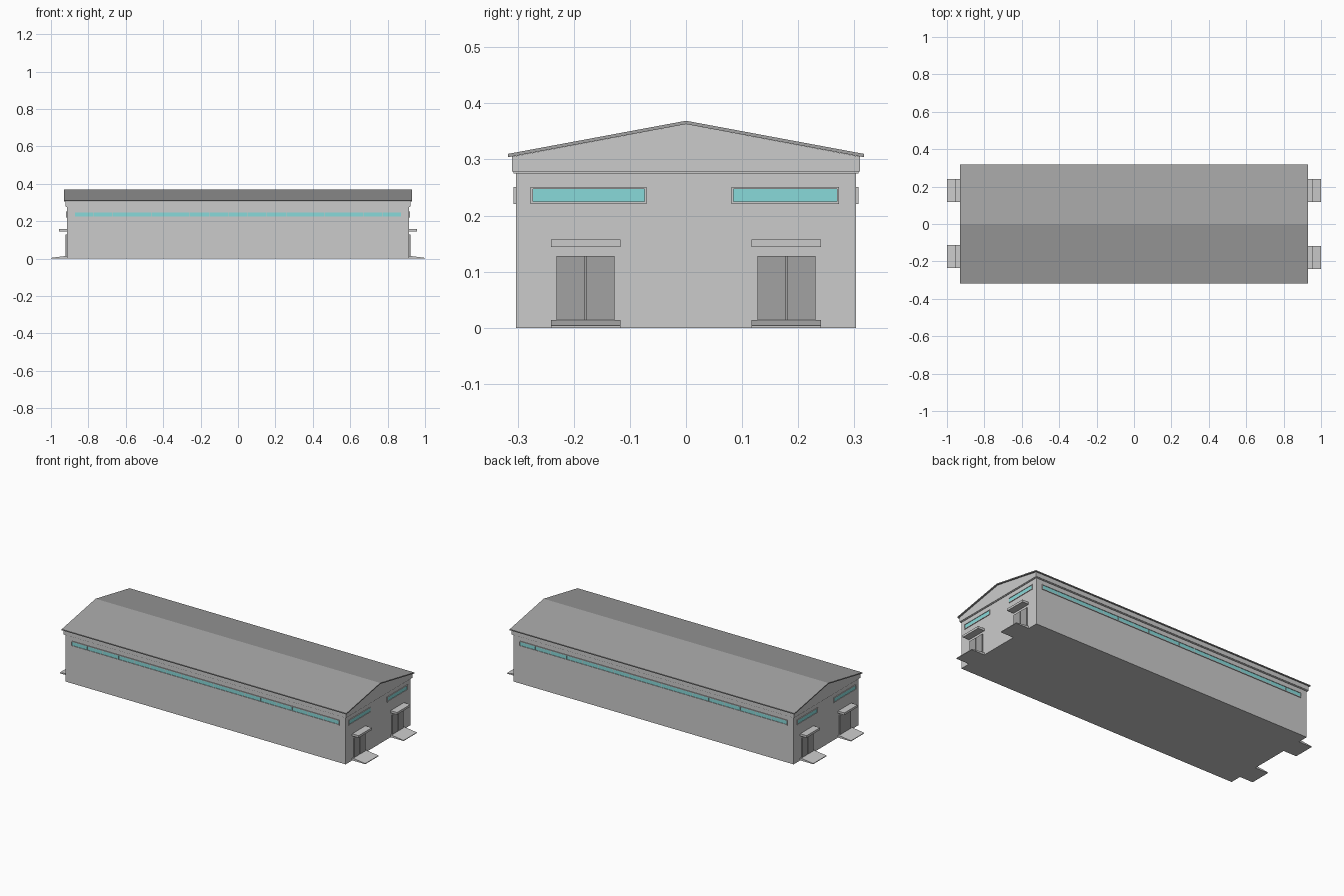
import bpy, bmesh

if "Cube" in bpy.data.objects:
    bpy.data.objects.remove(bpy.data.objects["Cube"])


def material(name, color):
    m = bpy.data.materials.new(name)
    m.diffuse_color = (*color, 1)
    m.use_nodes = True
    m.node_tree.nodes["Principled BSDF"].inputs["Base Color"].default_value = m.diffuse_color
    return m


DARK = material("dark_grey", (0.36, 0.36, 0.36))
TEAL = material("teal_glass", (0.25, 0.70, 0.70))


def finish(bm, name, mat=None):
    bmesh.ops.recalc_face_normals(bm, faces=bm.faces)
    me = bpy.data.meshes.new(name)
    bm.to_mesh(me)
    bm.free()
    ob = bpy.data.objects.new(name, me)
    bpy.context.collection.objects.link(ob)
    if mat:
        me.materials.append(mat)
    return ob


def add_box(bm, lo, hi):
    verts = bmesh.ops.create_cube(bm, size=1)["verts"]
    for v in verts:
        for i in range(3):
            a, b = sorted((lo[i], hi[i]))
            v.co[i] = b if v.co[i] > 0 else a


def box(name, lo, hi, mat=None):
    bm = bmesh.new()
    add_box(bm, lo, hi)
    return finish(bm, name, mat)


def prism(name, profile, axis, a, b, mat=None):
    """Extrude a profile along x (profile is y,z) or y (profile is x,z)."""
    bm = bmesh.new()
    pts = [(a, p, z) if axis == "x" else (p, a, z) for p, z in profile]
    face = bm.faces.new([bm.verts.new(p) for p in pts])
    ext = bmesh.ops.extrude_face_region(bm, geom=[face])["geom"]
    step = (b - a, 0, 0) if axis == "x" else (0, b - a, 0)
    bmesh.ops.translate(bm, vec=step,
                        verts=[g for g in ext if isinstance(g, bmesh.types.BMVert)])
    return finish(bm, name, mat)


def window(name, axis, wall, side, a, b, panes, z0=0.221, z1=0.251):
    """Glazed strip with a raised frame, facing outward along axis."""
    t, out = 0.004, side * (wall + 0.004)
    inner = side * (wall - 0.004)

    def place(u, d, z):
        return (d, u, z) if axis == "x" else (u, d, z)

    bm = bmesh.new()
    for z in (z0, z1 - t):
        add_box(bm, place(a, inner, z), place(b, out, z + t))
    for u in (a, b - t):
        add_box(bm, place(u, inner, z0 + t), place(u + t, out, z1 - t))
    for i in range(1, panes):
        u = a + (b - a) * i / panes
        add_box(bm, place(u - 0.001, inner, z0 + t),
                place(u + 0.001, side * (wall + 0.002), z1 - t))
    finish(bm, name + "_frame")
    box(name + "_glass", place(a + t, inner, z0 + t),
        place(b - t, side * (wall + 0.001), z1 - t), TEAL)


# Main walls
WX, WY = 0.915, 0.303
box("walls", (-WX, -WY, 0), (WX, WY, 0.279))

# Projecting upper band with gables, and a thin drip ledge below it
prism("upper_band", [(-0.31, 0.279), (0.31, 0.279), (0.31, 0.305),
                     (0, 0.363), (-0.31, 0.305)], "x", -0.922, 0.922)
box("band_ledge", (-0.919, -0.307, 0.275), (0.919, 0.307, 0.279))

# Gable roof sheet
prism("roof", [(-0.317, 0.304), (0, 0.363), (0.317, 0.304), (0.317, 0.310),
               (0, 0.369), (-0.317, 0.310)], "x", -0.93, 0.93, DARK)

for side, sx in ((1, "right"), (-1, "left")):
    # Long window strips on front and back
    window("back_window" if side > 0 else "front_window", "y", WY, side,
           -0.876, 0.876, 17)

    # End windows
    window(sx + "_window_a", "x", WX, side, -0.277, -0.07, 1)
    window(sx + "_window_b", "x", WX, side, 0.081, 0.273, 1)

    # Double doors with canopy and entrance ramp
    for i, yc in enumerate((-0.179 if side > 0 else -0.173, 0.179)):
        tag = f"{sx}_{'ab'[i]}"
        for j, (u, v) in enumerate(((-0.0515, -0.0015), (0.0015, 0.0515))):
            box(f"door_leaf_{tag}_{j}", (side * 0.91, yc + u, 0.003),
                (side * 0.921, yc + v, 0.128), DARK)
        box(f"door_seam_{tag}", (side * 0.91, yc - 0.0015, 0.003),
            (side * 0.918, yc + 0.0015, 0.128), DARK)
        box(f"canopy_{tag}", (side * 0.91, yc - 0.062, 0.144),
            (side * 0.957, yc + 0.062, 0.157))
        prism(f"ramp_{tag}", [(side * 0.91, 0), (side * 1.0, 0), (side * 1.0, 0.004),
                              (side * 0.922, 0.014), (side * 0.91, 0.014)],
              "y", yc - 0.062, yc + 0.062)
